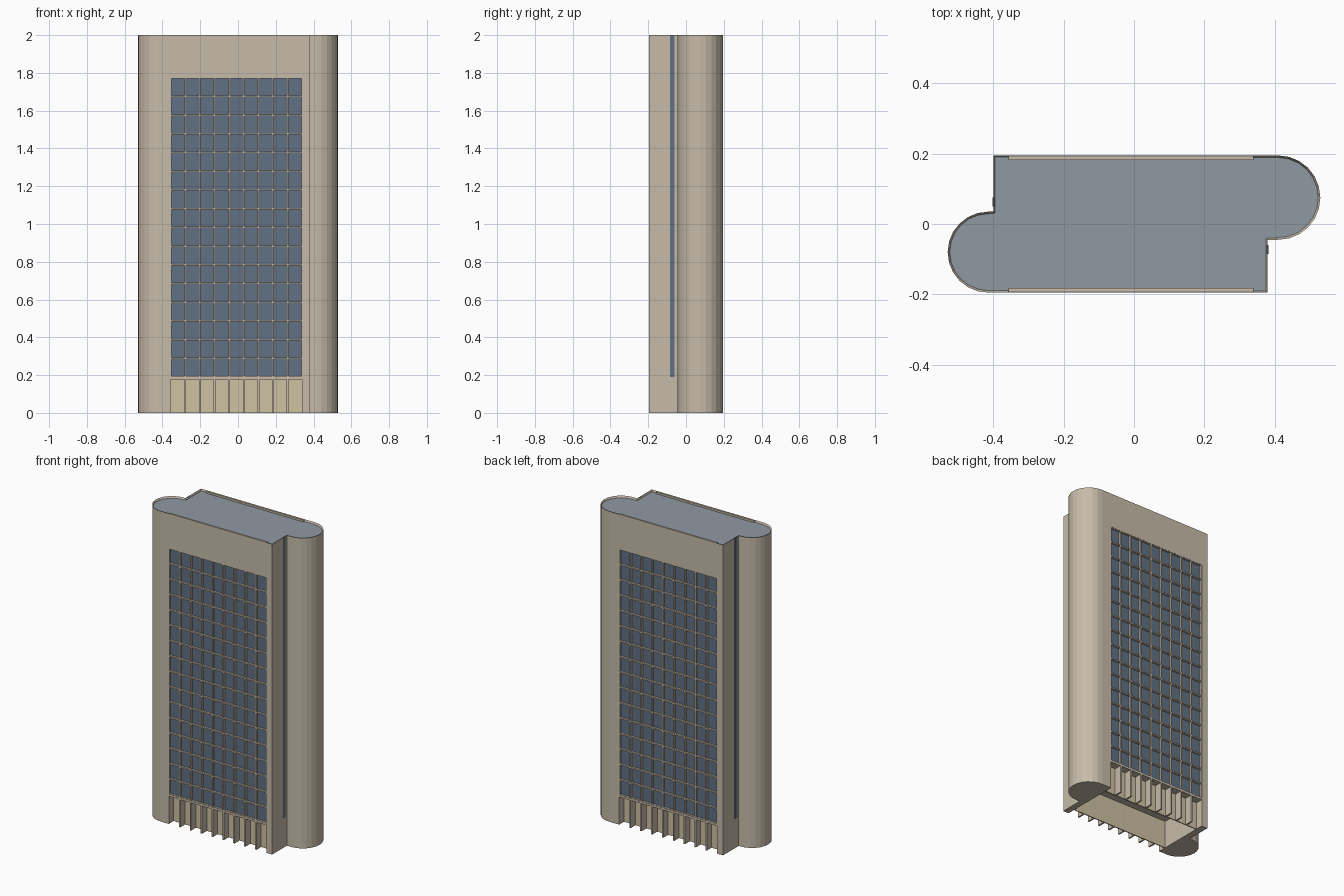
import bpy, bmesh
from math import sin, cos, radians
from mathutils import Vector

cube = bpy.data.objects.get("Cube")
if cube:
    bpy.data.objects.remove(cube, do_unlink=True)


def material(name, rgb):
    m = bpy.data.materials.new(name)
    m.use_nodes = True
    m.diffuse_color = (*rgb, 1)
    m.node_tree.nodes["Principled BSDF"].inputs["Base Color"].default_value = (*rgb, 1)
    return m


STONE = material("beige stone", (0.57, 0.50, 0.40))
GLASS = material("blue grey glass", (0.12, 0.165, 0.23))
ROOF = material("grey roof", (0.28, 0.32, 0.36))
LOBBY = material("warm cream lobby", (0.62, 0.54, 0.36))


def finish(name, bm, *mats):
    bmesh.ops.recalc_face_normals(bm, faces=bm.faces)
    mesh = bpy.data.meshes.new(name)
    bm.to_mesh(mesh)
    bm.free()
    obj = bpy.data.objects.new(name, mesh)
    bpy.context.collection.objects.link(obj)
    for m in mats:
        mesh.materials.append(m)
    return obj


def add_box(bm, x, y, z):
    """Box between the given (low, high) pairs."""
    lo, hi = zip(*(sorted(p) for p in (x, y, z)))
    lo, hi = Vector(lo), Vector(hi)
    for v in bmesh.ops.create_cube(bm, size=1)["verts"]:
        v.co = (lo + hi) / 2 + v.co * (hi - lo)


def box(name, mat, x, y, z):
    bm = bmesh.new()
    add_box(bm, x, y, z)
    return finish(name, bm, mat)


def arc(cx, cy, r, start, end, steps=12):
    angles = [radians(start + (end - start) * i / steps) for i in range(steps + 1)]
    return [(cx + r * cos(a), cy + r * sin(a)) for a in angles]


HEIGHT, FACE = 2.0, 0.195
X0, X1 = -0.357, 0.34          # window field
Z0, Z1 = 0.19, 1.775
COLS, ROWS = 9, 16
GLASS_Y, LOBBY_Y, LOBBY_TOP = 0.178, 0.14, 0.178
WEST, EAST = -0.40, 0.38       # flat end walls

# Tower body: slab with a rounded stair tower at two opposite corners
outline = (arc(-0.415, -0.08, 0.115, 90, 270)
           + [(EAST, -FACE), (EAST, -0.045)]
           + arc(0.41, 0.075, 0.12, -90, 90)
           + [(WEST, FACE), (WEST, 0.035)])
bm = bmesh.new()
base = bm.faces.new([bm.verts.new((x, y, 0)) for x, y in outline])
geom = bmesh.ops.extrude_face_region(bm, geom=[base], use_keep_orig=True)["geom"]
for v in geom:
    if isinstance(v, bmesh.types.BMVert):
        v.co.z = HEIGHT
bmesh.ops.recalc_face_normals(bm, faces=bm.faces)
top = next(f for f in bm.faces if f.normal.z > 0.9)
# Sunken roof behind a thin parapet
bmesh.ops.inset_region(bm, faces=[top], thickness=0.006)
for v in top.verts:
    v.co.z -= 0.012
top.material_index = 1
body = finish("tower_body", bm, STONE, ROOF)


def cut(x, y, z):
    cutter = box("cutter", STONE, x, y, z)
    cutter.hide_render = True
    mod = body.modifiers.new("cut", "BOOLEAN")
    mod.operation, mod.solver, mod.object = "DIFFERENCE", "EXACT", cutter
    bpy.context.view_layer.objects.active = body
    bpy.ops.object.modifier_apply(modifier=mod.name)
    bpy.data.objects.remove(cutter, do_unlink=True)


# Open ground floor running through the slab
cut((X0, X1), (-0.3, 0.3), (-0.1, LOBBY_TOP))

col_x = [X0 + (X1 - X0) * i / COLS for i in range(COLS + 1)]
row_z = [Z0 + (Z1 - Z0) * j / ROWS for j in range(ROWS + 1)]

for side, s in (("front", -1), ("back", 1)):
    # Recessed window wall
    cut((X0, X1), (s * GLASS_Y, s * 0.3), (Z0, Z1))
    box(side + "_glazing", GLASS, (X0, X1),
        (s * (GLASS_Y - 0.004), s * (GLASS_Y + 0.003)), (Z0, Z1))

    # Window grid
    bm = bmesh.new()
    depth = (s * GLASS_Y, s * (FACE - 0.001))
    for x in col_x:
        add_box(bm, (x - 0.004, x + 0.004), depth, (Z0, Z1))
    for z in row_z:
        add_box(bm, (X0, X1), depth, (z - 0.004, z + 0.004))
    finish(side + "_window_grid", bm, STONE)

    # Lobby wall and its fins
    box(side + "_lobby_wall", LOBBY, (X0, X1),
        (s * LOBBY_Y, s * (LOBBY_Y + 0.006)), (0, LOBBY_TOP))
    bm = bmesh.new()
    for x in col_x[1:-1]:
        add_box(bm, (x - 0.005, x + 0.005), (s * LOBBY_Y, s * FACE), (0, LOBBY_TOP))
    finish(side + "_lobby_fins", bm, STONE)

    # Thicker parapet above the windows
    box(side + "_parapet", STONE, (X0, X1),
        (s * 0.182, s * (FACE - 0.001)), (HEIGHT - 0.015, HEIGHT))

# Tall slit windows beside the rounded towers
box("left_slit_window", GLASS, (EAST - 0.002, EAST + 0.002), (-0.085, -0.06), (Z0, HEIGHT - 0.002))
box("right_slit_window", GLASS, (WEST - 0.002, WEST + 0.002), (0.05, 0.075), (Z0, HEIGHT - 0.002))
